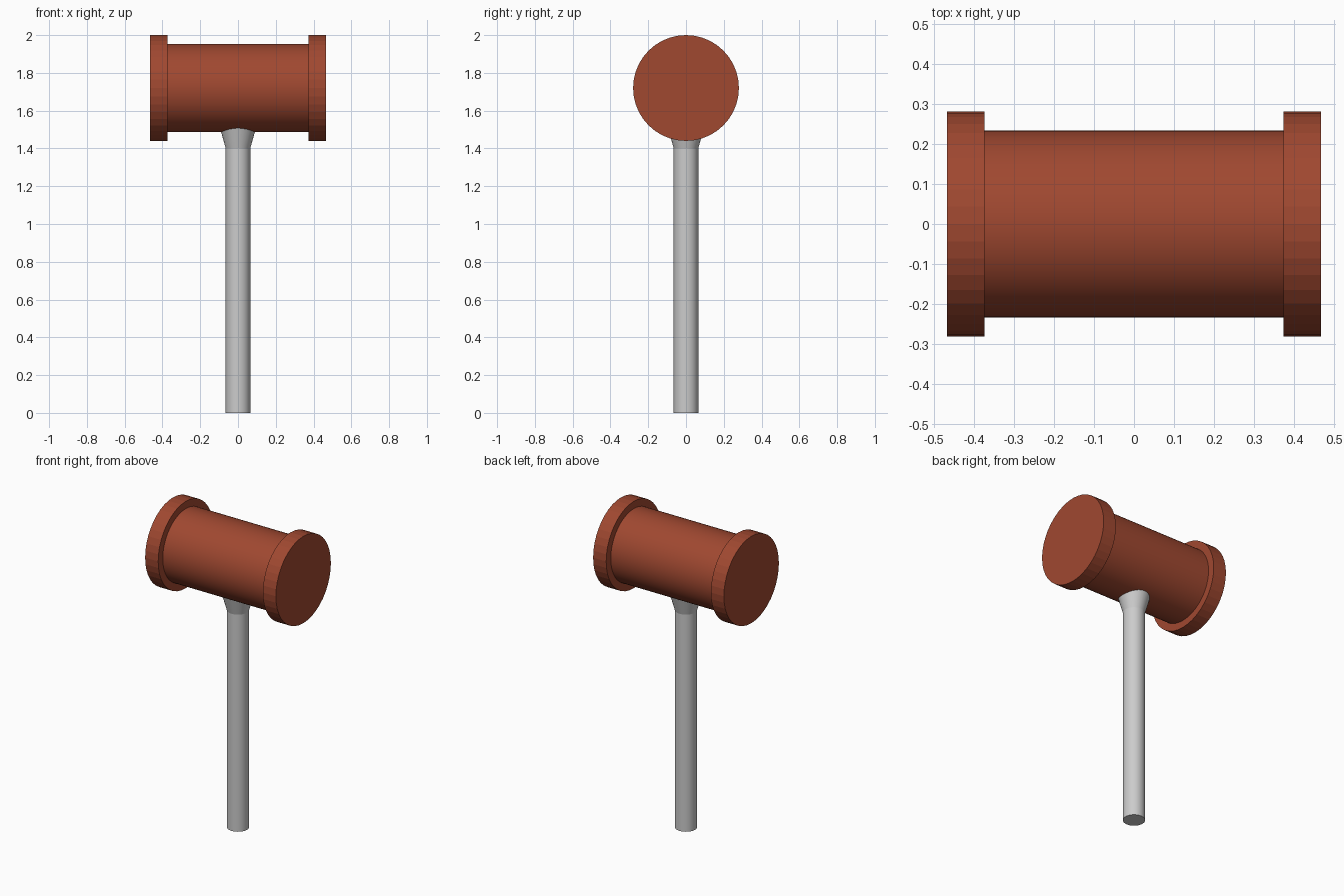
import bpy
from math import pi, radians

if "Cube" in bpy.data.objects:
    bpy.data.objects.remove(bpy.data.objects["Cube"])

HEAD_Z = 1.72

red = bpy.data.materials.new("red_paint")
red.diffuse_color = (0.35, 0.065, 0.03, 1)
red.use_nodes = True
red.node_tree.nodes["Principled BSDF"].inputs["Base Color"].default_value = red.diffuse_color


def cylinder(name, sides, radius, length, x):
    """Closed cylinder lying along x at head height."""
    bpy.ops.mesh.primitive_cylinder_add(
        vertices=sides, radius=radius, depth=length,
        location=(x, 0, HEAD_Z), rotation=(0, pi / 2, 0))
    ob = bpy.context.object
    ob.name = name
    ob.data.materials.append(red)
    return ob


def lathe(name, profile, sides):
    """Closed solid turned around z from (radius, height) points."""
    verts, faces = [], []
    from math import cos, sin
    for r, z in profile:
        for i in range(sides):
            a = 2 * pi * i / sides
            verts.append((r * cos(a), r * sin(a), z))
    for k in range(len(profile) - 1):
        for i in range(sides):
            j = (i + 1) % sides
            a, b = k * sides, (k + 1) * sides
            faces.append((a + i, a + j, b + j, b + i))
    faces.append(tuple(reversed(range(sides))))
    top = (len(profile) - 1) * sides
    faces.append(tuple(range(top, top + sides)))
    mesh = bpy.data.meshes.new(name)
    mesh.from_pydata(verts, [], faces)
    ob = bpy.data.objects.new(name, mesh)
    bpy.context.collection.objects.link(ob)
    bpy.ops.object.select_all(action='DESELECT')
    ob.select_set(True)
    bpy.context.view_layer.objects.active = ob
    return ob


# Smooth barrel of the mallet head
cylinder("head_barrel", 64, 0.233, 0.76, 0)
bpy.ops.object.shade_smooth_by_angle(angle=radians(30))

# Faceted striking rims at both ends
for side, label in ((-1, "left"), (1, "right")):
    cylinder(f"{label}_rim", 40, 0.28, 0.093, side * 0.42)

# Handle shaft, and the flared collar that meets the head
lathe("handle", [(0.065, 0), (0.065, 1.40)], 32)
bpy.ops.object.shade_smooth_by_angle(angle=radians(30))
lathe("handle_collar", [(0.065, 1.40), (0.104, 1.54)], 32)
bpy.ops.object.shade_smooth_by_angle(angle=radians(30))
